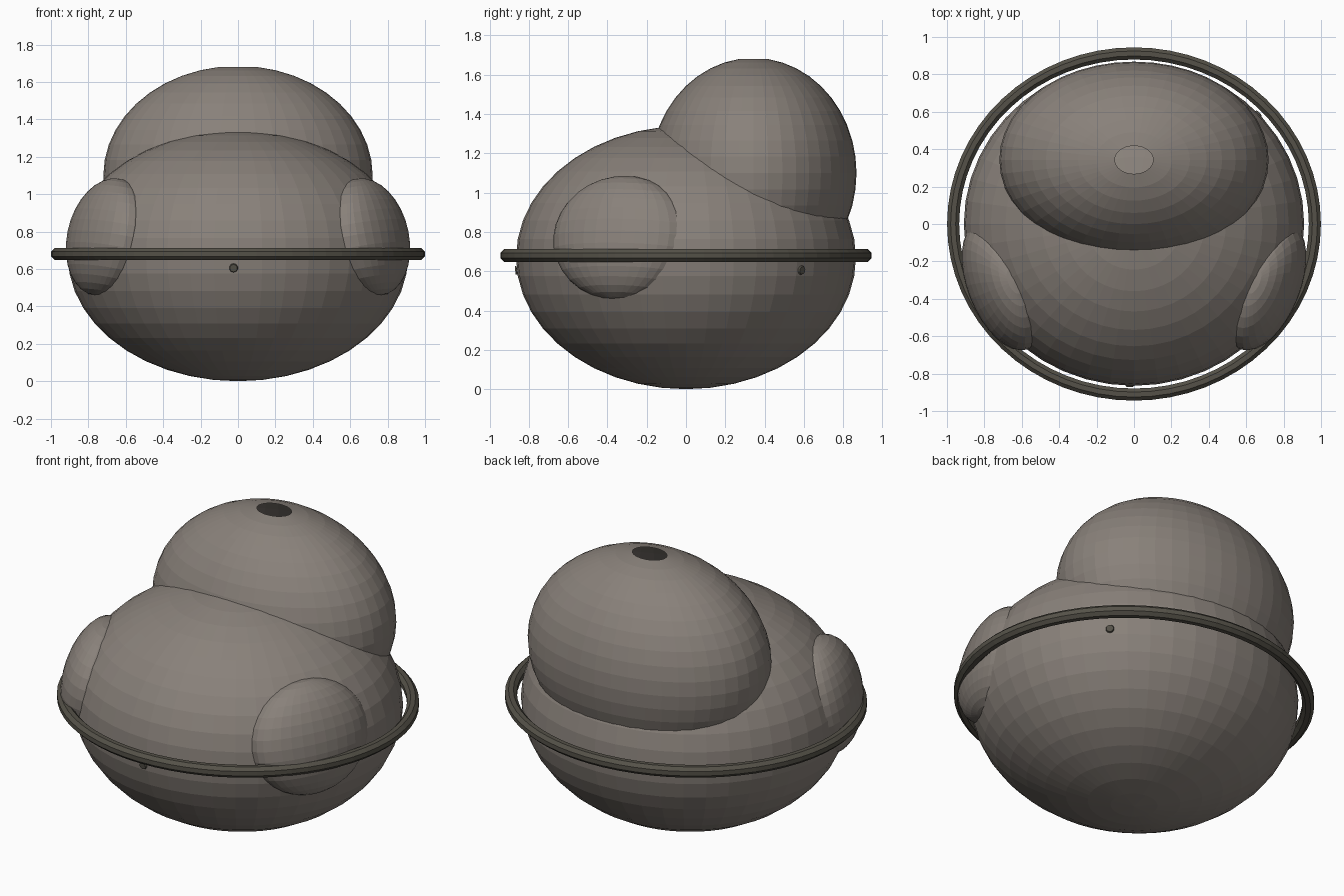
import bpy, bmesh, math
from mathutils import Matrix, Vector

cube = bpy.data.objects.get("Cube")
if cube:
    bpy.data.objects.remove(cube, do_unlink=True)


def material(name, rgb):
    mat = bpy.data.materials.new(name)
    mat.use_nodes = True
    mat.diffuse_color = (*rgb, 1)
    mat.node_tree.nodes["Principled BSDF"].inputs["Base Color"].default_value = (*rgb, 1)
    return mat


shell = material("warm_grey_shell", (0.25, 0.22, 0.195))
dark = material("dark_olive_metal", (0.09, 0.083, 0.065))


def finish(bm, name, mat):
    mesh = bpy.data.meshes.new(name)
    bm.to_mesh(mesh)
    bm.free()
    mesh.materials.append(mat)
    obj = bpy.data.objects.new(name, mesh)
    bpy.context.collection.objects.link(obj)
    return obj


def ellipsoid(name, centre, radii, rotation=Matrix(), segs=44, open_top=False):
    bm = bmesh.new()
    bmesh.ops.create_uvsphere(bm, u_segments=segs, v_segments=segs // 2, radius=1)
    if open_top:
        pole = max(bm.verts, key=lambda v: v.co.z)
        bmesh.ops.delete(bm, geom=[pole], context='VERTS')
    place = Matrix.Translation(centre) @ rotation @ Matrix.Diagonal((*radii, 1))
    bmesh.ops.transform(bm, matrix=place, verts=bm.verts)
    return finish(bm, name, shell)


# Main hull and the hollow upper dome with its round opening
BODY = Vector((0.91, 0.865, 0.67))
ellipsoid("body", (0, 0, 0.67), BODY)
ellipsoid("upper_dome", (0, 0.343, 1.10), (0.72, 0.525, 0.586), open_top=True)

# Side pods, flattened along the hull normal and leaning up a little
for side, name in ((1, "left_pod"), (-1, "right_pod")):
    turn = Matrix.Rotation(math.atan2(-0.373, 0.928 * side), 4, 'Z')
    lean = Matrix.Rotation(math.radians(-12), 4, 'Y')
    ellipsoid(name, (0.70 * side, -0.33, 0.77), (0.18, 0.365, 0.32), turn @ lean, segs=32)

# Belt ring: an eight-sided tube swept around the hull
STEPS, SIDES, TUBE = 64, 8, 0.035
bm = bmesh.new()
loops = []
for i in range(STEPS):
    a = math.tau * i / STEPS
    loop = []
    for j in range(SIDES):
        b = math.tau * (j + 0.5) / SIDES
        r = TUBE * math.cos(b)
        loop.append(bm.verts.new(((0.967 + r) * math.cos(a), (0.912 + r) * math.sin(a),
                                  0.68 + TUBE * math.sin(b))))
    loops.append(loop)
for i in range(STEPS):
    p, q = loops[i], loops[(i + 1) % STEPS]
    for j in range(SIDES):
        k = (j + 1) % SIDES
        bm.faces.new((p[j], q[j], q[k], p[k]))
finish(bm, "belt_ring", dark)

# Small flush studs just under the ring
for name, degrees in (("front_stud", -91.5), ("rear_stud", 43)):
    a = math.radians(degrees)
    spot = Vector((math.cos(a) * BODY.x, math.sin(a) * BODY.y, -0.065))
    normal = Vector([c / (r * r) for c, r in zip(spot, BODY)]).normalized()
    bm = bmesh.new()
    bmesh.ops.create_cone(bm, cap_ends=True, segments=10, radius1=0.024, radius2=0.02, depth=0.009)
    place = (Matrix.Translation(spot + Vector((0, 0, 0.67)))
             @ normal.to_track_quat('Z', 'Y').to_matrix().to_4x4())
    bmesh.ops.transform(bm, matrix=place, verts=bm.verts)
    finish(bm, name, dark)
